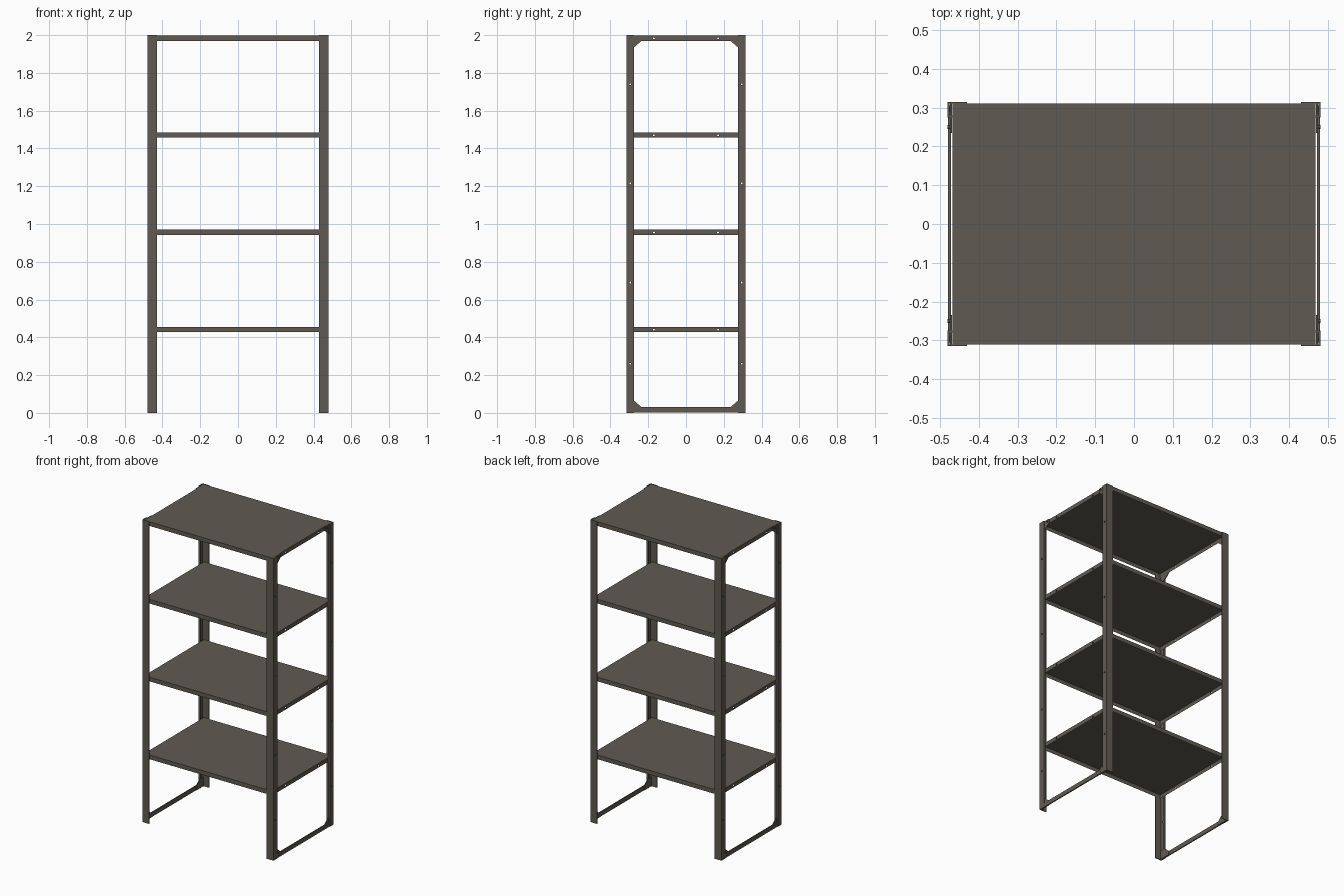
import bpy, bmesh, math
from mathutils import Matrix

if "Cube" in bpy.data.objects:
    bpy.data.objects.remove(bpy.data.objects["Cube"])

X, Y, H = 0.48, 0.315, 2.0      # half width, half depth, height
T = 0.004                       # sheet thickness
SX, SY = 0.468, 0.311           # shelf half sizes
SHELF_TOPS = [0.455, 0.97, 1.485, 1.998]
POST_HOLES = [0.26, 0.69, 1.215, 1.74]

steel = bpy.data.materials.new("warm grey steel")
steel.diffuse_color = (0.118, 0.104, 0.084, 1)
steel.use_nodes = True
steel.node_tree.nodes["Principled BSDF"].inputs["Base Color"].default_value = steel.diffuse_color


def finish(name, bm):
    bmesh.ops.recalc_face_normals(bm, faces=bm.faces[:])
    me = bpy.data.meshes.new(name)
    bm.to_mesh(me)
    bm.free()
    me.materials.append(steel)
    ob = bpy.data.objects.new(name, me)
    bpy.context.collection.objects.link(ob)
    return ob


def prism(bm, pts, axis, lo, hi):
    """Extrude a 2D outline along x (outline y,z) or z (outline x,y)."""
    def place(p, d):
        return (d, p[0], p[1]) if axis == 'x' else (p[0], p[1], d)
    f = bm.faces.new([bm.verts.new(place(p, lo)) for p in pts])
    ext = bmesh.ops.extrude_face_region(bm, geom=[f])
    vec = (hi - lo, 0, 0) if axis == 'x' else (0, 0, hi - lo)
    bmesh.ops.translate(bm, vec=vec,
                        verts=[v for v in ext['geom'] if isinstance(v, bmesh.types.BMVert)])


def box(bm, x0, x1, y0, y1, z0, z1):
    prism(bm, [(x0, y0), (x1, y0), (x1, y1), (x0, y1)], 'z', z0, z1)


def drill(ob, places):
    """Cut small round holes along x at the given (y, z) points."""
    bm = bmesh.new()
    for y, z in places:
        bmesh.ops.create_cone(bm, cap_ends=True, segments=12, radius1=0.005,
                              radius2=0.005, depth=1.2,
                              matrix=Matrix.Translation((0, y, z)) @ Matrix.Rotation(math.pi / 2, 4, 'Y'))
    cutter = finish("hole_cutter", bm)
    cutter.hide_render = True
    mod = ob.modifiers.new("holes", 'BOOLEAN')
    mod.operation, mod.solver, mod.object = 'DIFFERENCE', 'EXACT', cutter
    bpy.context.view_layer.objects.active = ob
    bpy.ops.object.modifier_apply(modifier="holes")
    bpy.data.objects.remove(cutter)


# Corner posts: wide front flange, side web and a small return lip
for sy, end in ((-1, "front"), (1, "back")):
    for sx, side in ((-1, "left"), (1, "right")):
        outline = [(0.43, Y), (X, Y), (X, 0.275), (0.468, 0.275), (0.468, 0.275 + T),
                   (X - T, 0.275 + T), (X - T, Y - T), (0.43, Y - T)]
        bm = bmesh.new()
        prism(bm, [(sx * x, sy * y) for x, y in outline], 'z', 0, H)
        post = finish(f"{end}_{side}_post", bm)
        drill(post, [(sy * 0.295, z) for z in POST_HOLES])

# Shelves: trays with folded-down edges, hollow underneath
for i, top in enumerate(SHELF_TOPS):
    low = top - 0.028
    bm = bmesh.new()
    rim = [(-SX, low), (-SX, top), (SX, top), (SX, low)]
    box(bm, -SX, SX, -SY, SY, low, top)
    bmesh.ops.recalc_face_normals(bm, faces=bm.faces[:])
    under = [f for f in bm.faces if f.normal.z < -0.5]
    bmesh.ops.inset_region(bm, faces=under, thickness=T)
    bmesh.ops.translate(bm, vec=(0, 0, 0.028 - T), verts=under[0].verts[:])
    shelf = finish(f"shelf_{i + 1}", bm)
    drill(shelf, [(s * 0.17, top - 0.015) for s in (-1, 1)])

# Side frames: bottom rail and chamfered corner gussets
for sx, side in ((-1, "left"), (1, "right")):
    bm = bmesh.new()
    box(bm, sx * 0.472, sx * 0.479, -0.305, 0.305, 0.001, 0.03)
    finish(f"{side}_bottom_rail", bm)
    for sy, end in ((-1, "front"), (1, "back")):
        bm = bmesh.new()
        for flip in (False, True):
            pts = [(0.31, 0.002), (0.235, 0.002), (0.235, 0.03), (0.272, 0.062), (0.31, 0.062)]
            prism(bm, [(sy * y, H - z if flip else z) for y, z in pts],
                  'x', sx * 0.4685, sx * 0.474)
        finish(f"{end}_{side}_gussets", bm)
        # Bolts fixing the gussets to the posts and rail
        bm = bmesh.new()
        for y, z in ((0.295, 0.045), (0.25, 0.015), (0.295, H - 0.045), (0.25, H - 0.015)):
            bmesh.ops.create_cone(bm, cap_ends=True, segments=8, radius1=0.005, radius2=0.005,
                                  depth=0.007, matrix=Matrix.Translation((sx * 0.4765, sy * y, z))
                                  @ Matrix.Rotation(math.pi / 2, 4, 'Y'))
        finish(f"{end}_{side}_bolts", bm)
